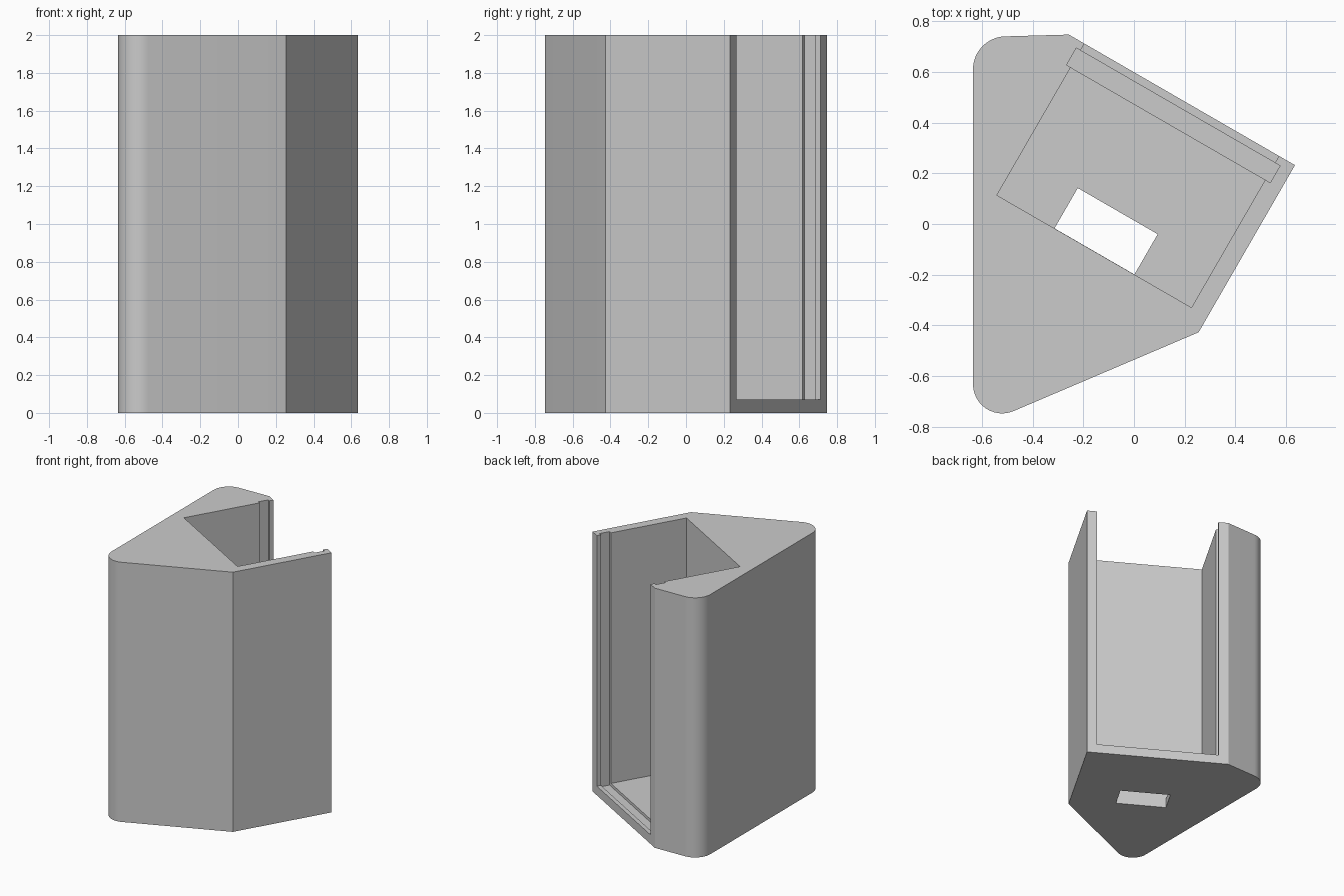
import bpy, bmesh, math
from mathutils import Matrix, Vector

cube = bpy.data.objects.get("Cube")
if cube:
    bpy.data.objects.remove(cube, do_unlink=True)

HEIGHT = 2.0
FLOOR = 0.07
TURN = Matrix.Rotation(math.radians(-30), 4, 'Z')  # pocket is turned in plan

grey = bpy.data.materials.new("light grey")
grey.use_nodes = True
colour = (0.6, 0.6, 0.6, 1)
grey.diffuse_color = colour
grey.node_tree.nodes["Principled BSDF"].inputs["Base Color"].default_value = colour


def prism(name, outline, z0, z1):
    """Extrude a counter-clockwise plan outline from z0 to z1."""
    bm = bmesh.new()
    face = bm.faces.new([bm.verts.new((x, y, z0)) for x, y in outline])
    top = bmesh.ops.extrude_face_region(bm, geom=[face])["geom"]
    verts = [v for v in top if isinstance(v, bmesh.types.BMVert)]
    bmesh.ops.translate(bm, verts=verts, vec=(0, 0, z1 - z0))
    bmesh.ops.recalc_face_normals(bm, faces=bm.faces)
    mesh = bpy.data.meshes.new(name)
    bm.to_mesh(mesh)
    bm.free()
    mesh.materials.append(grey)
    obj = bpy.data.objects.new(name, mesh)
    bpy.context.collection.objects.link(obj)
    return obj


def arc(cx, cy, radius, start, end, steps=12):
    angles = [math.radians(start + (end - start) * i / steps) for i in range(steps + 1)]
    return [(cx + radius * math.cos(a), cy + radius * math.sin(a)) for a in angles]


def cut(body, name, u0, u1, v0, v1, z0, z1):
    """Subtract a box given in the turned plan directions."""
    corners = [(u0, v0), (u1, v0), (u1, v1), (u0, v1)]
    outline = [(TURN @ Vector((u, v, 0))).xy for u, v in corners]
    cutter = prism(name, outline, z0, z1)
    cutter.hide_render = True
    mod = body.modifiers.new(name, 'BOOLEAN')
    mod.operation = 'DIFFERENCE'
    mod.solver = 'EXACT'
    mod.object = cutter
    bpy.ops.object.modifier_apply(modifier=mod.name)
    bpy.data.objects.remove(cutter, do_unlink=True)


# Outer body: three sharp corners and two rounded ones
outline = [(0.255, -0.427), (0.635, 0.232), (-0.257, 0.747)]
outline += arc(-0.505, 0.61, 0.13, 90, 180)
outline += arc(-0.52, -0.632, 0.115, 180, 293)
body = prism("holder_body", outline, 0, HEIGHT)

bpy.ops.object.select_all(action='DESELECT')
body.select_set(True)
bpy.context.view_layer.objects.active = body

# Main pocket, open at the top and at one side
cut(body, "pocket_cutter", -0.525, 0.361, -0.172, 0.7, FLOOR, HEIGHT + 0.1)
# Slot for a sliding panel, let into both walls and the floor
cut(body, "slot_cutter", -0.544, 0.384, 0.41, 0.487, FLOOR - 0.022, HEIGHT + 0.1)
# Rectangular opening through the floor
cut(body, "floor_hole_cutter", -0.263, 0.101, -0.1715, 0.012, -0.1, FLOOR + 0.1)

bpy.ops.object.shade_smooth_by_angle(angle=math.radians(20))
